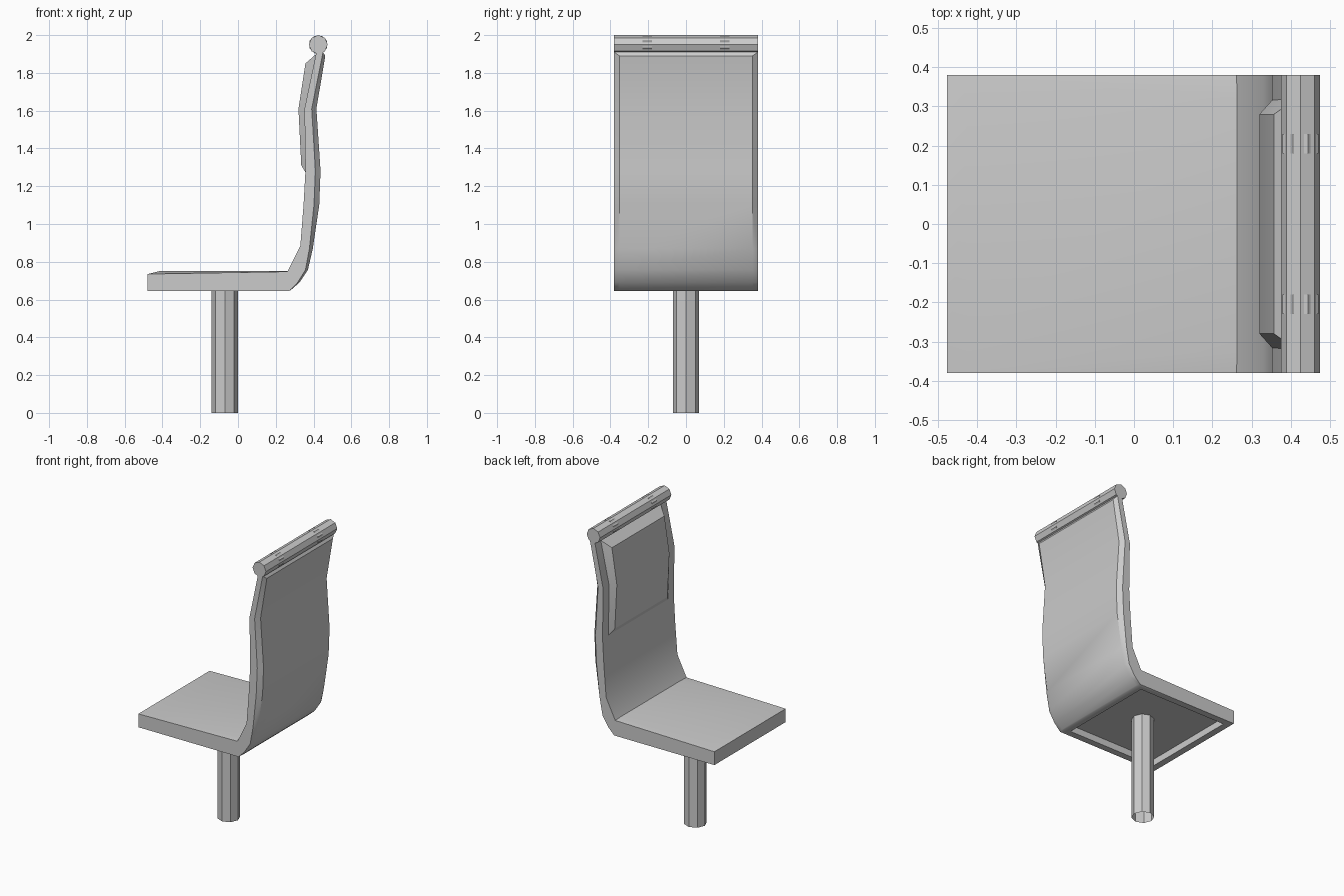
import bpy, bmesh, math
from mathutils import Matrix, Vector

cube = bpy.data.objects.get("Cube")
if cube:
    bpy.data.objects.remove(cube, do_unlink=True)

grey = bpy.data.materials.new("light_grey")
grey.use_nodes = True
grey.diffuse_color = (0.6, 0.6, 0.6, 1)
grey.node_tree.nodes["Principled BSDF"].inputs["Base Color"].default_value = (0.6, 0.6, 0.6, 1)

HALF = 0.38  # half width of the seat


def finish(bm, name, closed=True):
    bmesh.ops.remove_doubles(bm, verts=bm.verts, dist=0.0005)
    if closed:
        bmesh.ops.recalc_face_normals(bm, faces=bm.faces)
    mesh = bpy.data.meshes.new(name)
    bm.to_mesh(mesh)
    bm.free()
    mesh.materials.append(grey)
    ob = bpy.data.objects.new(name, mesh)
    bpy.context.collection.objects.link(ob)
    bpy.ops.object.select_all(action='DESELECT')
    ob.select_set(True)
    bpy.context.view_layer.objects.active = ob
    bpy.ops.object.shade_smooth_by_angle(angle=math.radians(30))
    return ob


def row(bm, profile, y):
    return [bm.verts.new((x, y, z)) for x, z in profile]


def strip(bm, a, b):
    for i in range(len(a) - 1):
        bm.faces.new((a[i], a[i + 1], b[i + 1], b[i]))


def loft(bm, outer, inner, w_out, w_in, cap=True):
    """Bevelled panel: border ring from outer to inner profile, then the panel."""
    o = [row(bm, outer, s * w_out) for s in (-1, 1)]
    n = [row(bm, inner, s * w_in) for s in (-1, 1)]
    for k in (0, 1):
        strip(bm, o[k], n[k])
    for e in (0, -1):
        bm.faces.new((o[0][e], o[1][e], n[1][e], n[0][e]))
    if cap:
        strip(bm, n[0], n[1])


def cylinder(name, radius, depth, matrix, caps):
    bm = bmesh.new()
    bmesh.ops.create_cone(bm, cap_ends=caps, segments=8, radius1=radius,
                          radius2=radius, depth=depth, matrix=matrix)
    return finish(bm, name, caps)


# Side profile of the one-piece shell
front = [(0.262, 0.748), (0.33, 0.885), (0.347, 1.1), (0.357, 1.28),
         (0.352, 1.61), (0.415, 1.91)]
back = [(0.27, 0.645), (0.315, 0.69), (0.357, 0.757), (0.378, 0.87),
        (0.402, 1.1), (0.41, 1.28), (0.39, 1.61), (0.45, 1.91)]
back_panel = [(0.277, 0.648), (0.325, 0.69), (0.37, 0.757), (0.396, 0.87),
              (0.43, 1.1), (0.437, 1.28), (0.415, 1.61), (0.462, 1.89)]
top_edge = [(-0.478, 0.735), front[0]]
bottom_edge = [(-0.478, 0.645), back[0]]

bm = bmesh.new()
for s in (-1, 1):
    bm.faces.new(row(bm, bottom_edge[:1] + back + front[::-1] + top_edge[:1], s * HALF))
for line in (front, [front[-1], back[-1]], [top_edge[0], bottom_edge[0]]):
    strip(bm, row(bm, line, -HALF), row(bm, line, HALF))
loft(bm, back, back_panel, HALF, 0.352)
loft(bm, top_edge, [(-0.418, 0.75), (0.274, 0.75)], HALF, 0.32)
# Underside: flat rim around a recessed panel
rim = [(-0.433, 0.645), (0.225, 0.645)]
loft(bm, bottom_edge, rim, HALF, 0.335, cap=False)
loft(bm, rim, [(x, z + 0.045) for x, z in rim], 0.335, 0.335)
finish(bm, "seat_shell")

# Raised cushion on the upper backrest
bm = bmesh.new()
loft(bm, [(0.359, 1.27), (0.356, 1.61), (0.414, 1.9)],
     [(0.335, 1.31), (0.32, 1.61), (0.357, 1.85)], 0.32, 0.28)
finish(bm, "back_cushion", closed=False).data.flip_normals()

# Open tubular post
cylinder("post", 0.07, 0.69, Matrix.Translation((-0.07, 0, 0.345)), False)

# Grab bar with two bands
turn = Matrix.Rotation(math.pi / 2, 4, 'X')
bar = Vector((0.425, 0, 1.95))
cylinder("grab_bar", 0.05, 2 * HALF, Matrix.Translation(bar) @ turn, True)
for side, y in (("left", 0.205), ("right", -0.205)):
    twist = Matrix.Rotation(math.pi / 8, 4, 'Z')
    cylinder("bar_band_" + side, 0.05, 0.05,
             Matrix.Translation(bar + Vector((0, y, 0))) @ turn @ twist, True)
